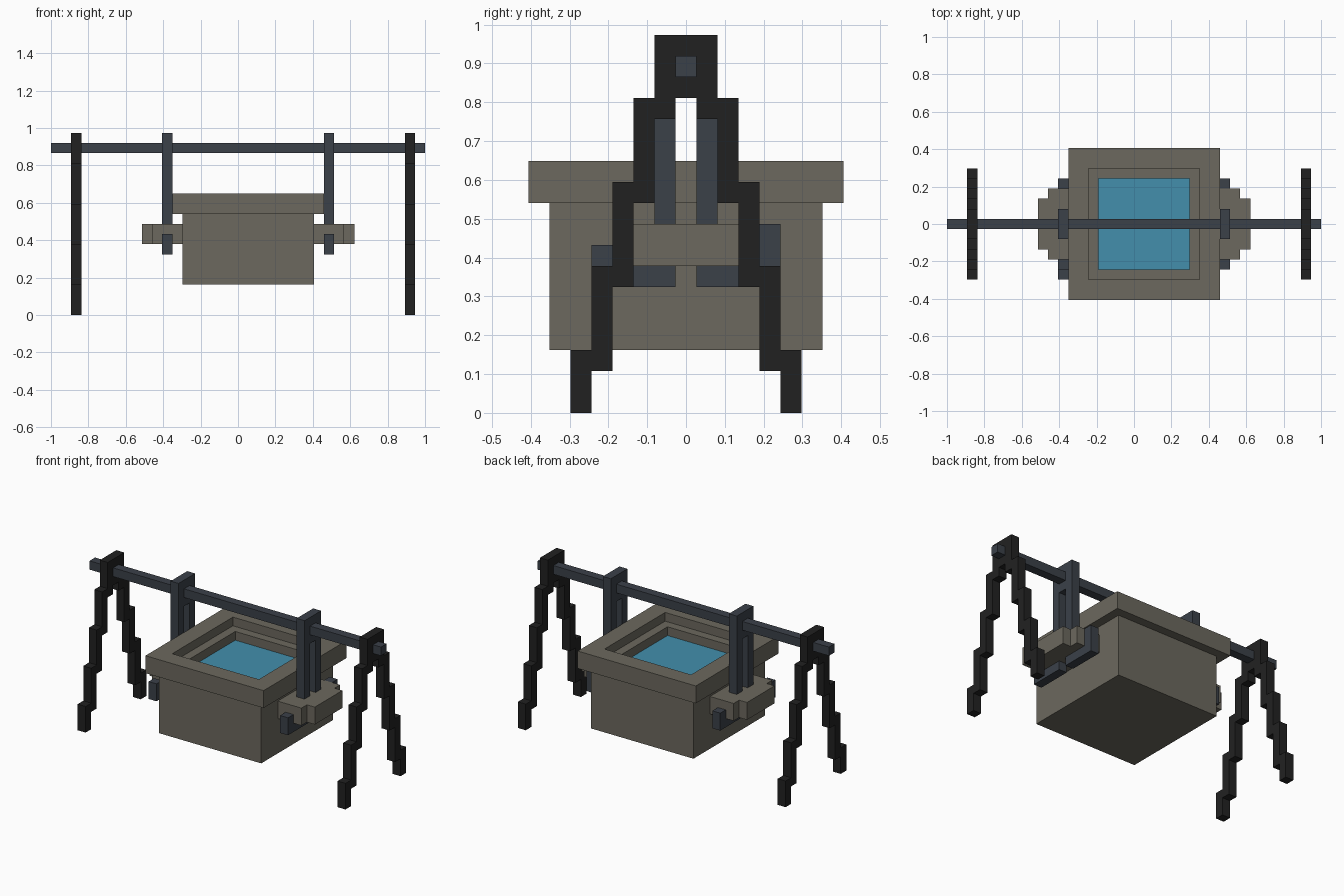
import bpy, bmesh

cube = bpy.data.objects.get("Cube")
if cube:
    bpy.data.objects.remove(cube, do_unlink=True)

U = 2 / 37          # block size: the crossbar is 37 blocks long
CX = 1.0            # basin centre in blocks, slightly off the middle


def material(name, rgb):
    m = bpy.data.materials.new(name)
    m.use_nodes = True
    m.diffuse_color = (*rgb, 1)
    bsdf = m.node_tree.nodes["Principled BSDF"]
    bsdf.inputs["Base Color"].default_value = (*rgb, 1)
    bsdf.inputs["Roughness"].default_value = 0.8
    return m


IRON = material("black iron", (0.0155, 0.0155, 0.0155))
SLATE = material("slate metal", (0.043, 0.052, 0.066))
STONE = material("stone", (0.150, 0.140, 0.112))
WATER = material("water", (0.056, 0.275, 0.415))


def finish(bm, name, mat):
    bmesh.ops.recalc_face_normals(bm, faces=bm.faces)
    bmesh.ops.scale(bm, vec=(U, U, U), verts=bm.verts)
    me = bpy.data.meshes.new(name)
    bm.to_mesh(me)
    bm.free()
    me.materials.append(mat)
    ob = bpy.data.objects.new(name, me)
    bpy.context.scene.collection.objects.link(ob)
    return ob


def prism(name, outline, axis, lo, hi, mat):
    """Extrude an outline: (y, z) along x, or (x, y) along z."""
    def place(p, d):
        return (d, p[0], p[1]) if axis == "x" else (p[0], p[1], d)
    bm = bmesh.new()
    face = bm.faces.new([bm.verts.new(place(p, lo)) for p in outline])
    ext = bmesh.ops.extrude_face_region(bm, geom=[face])
    verts = [g for g in ext["geom"] if isinstance(g, bmesh.types.BMVert)]
    bmesh.ops.translate(bm, vec=place((0, 0), hi - lo), verts=verts)
    return finish(bm, name, mat)


def rect(a0, a1, b0, b1):
    return [(a0, b0), (a1, b0), (a1, b1), (a0, b1)]


def mirrored(half):
    return half + [(-y, z) for y, z in reversed(half)]


# Crossbar
prism("crossbar", rect(-0.5, 0.5, 16, 17), "x", -18.5, 18.5, SLATE)

# Stepped A-shaped stands
stand = mirrored([(1.5, 18), (1.5, 15), (2.5, 15), (2.5, 11), (3.5, 11),
                  (3.5, 7), (4.5, 7), (4.5, 3), (5.5, 3), (5.5, 0),
                  (4.5, 0), (4.5, 2), (3.5, 2), (3.5, 6), (2.5, 6),
                  (2.5, 10), (1.5, 10), (1.5, 14), (0.5, 14), (0.5, 15)])
prism("right_stand", stand, "x", -16.5, -15.5, IRON)
prism("left_stand", stand, "x", 16.5, 17.5, IRON)

# Basin: square rings lofted up the outside, over the rim and down inside
bm = bmesh.new()
rings = []
for h, z in [(6.5, 3), (6.5, 10), (7.5, 10), (7.5, 12),
             (5.5, 12), (5.5, 11), (4.5, 11), (4.5, 9.9)]:
    rings.append([bm.verts.new((CX * 1.0 + x, y, z)) for x, y in rect(-h, h, -h, h)])
for a, b in zip(rings, rings[1:]):
    for i in range(4):
        j = (i + 1) % 4
        bm.faces.new((a[i], a[j], b[j], b[i]))
bm.faces.new(rings[0])
bm.faces.new(rings[-1])
finish(bm, "basin", STONE)

# Water surface
prism("water", rect(CX - 4.5, CX + 4.5, -4.5, 4.5), "z", 9.9, 10, WATER)

# Hangers, stepped handles and hooks on both sides of the basin
hanger = mirrored([(1.5, 18), (1.5, 9), (0.5, 9), (0.5, 15)])
handle = [(6.5, 3.5), (9.5, 3.5), (9.5, 2.5), (10.5, 2.5),
          (10.5, -2.5), (9.5, -2.5), (9.5, -3.5), (6.5, -3.5)]


def hook(end, top):
    """L-shaped hook under a handle with an upturned tip; end is signed."""
    s = 1 if end > 0 else -1
    return [(s * 0.5, 6), (end, 6), (end, top), (end - s, top),
            (end - s, 7), (s * 0.5, 7)]


for side, s, front_end, back_top in (("left", 1, -4.5, 9), ("right", -1, -5.5, 8)):
    x0, x1 = sorted((CX + s * 7.5, CX + s * 8.5))
    prism(side + "_hanger", hanger, "x", x0, x1, SLATE)
    prism(side + "_handle", [(CX + s * x, y) for x, y in handle], "z", 7, 9, STONE)
    prism(side + "_front_hook", hook(front_end, 8), "x", x0, x1, SLATE)
    prism(side + "_back_hook", hook(4.5, back_top), "x", x0, x1, SLATE)
